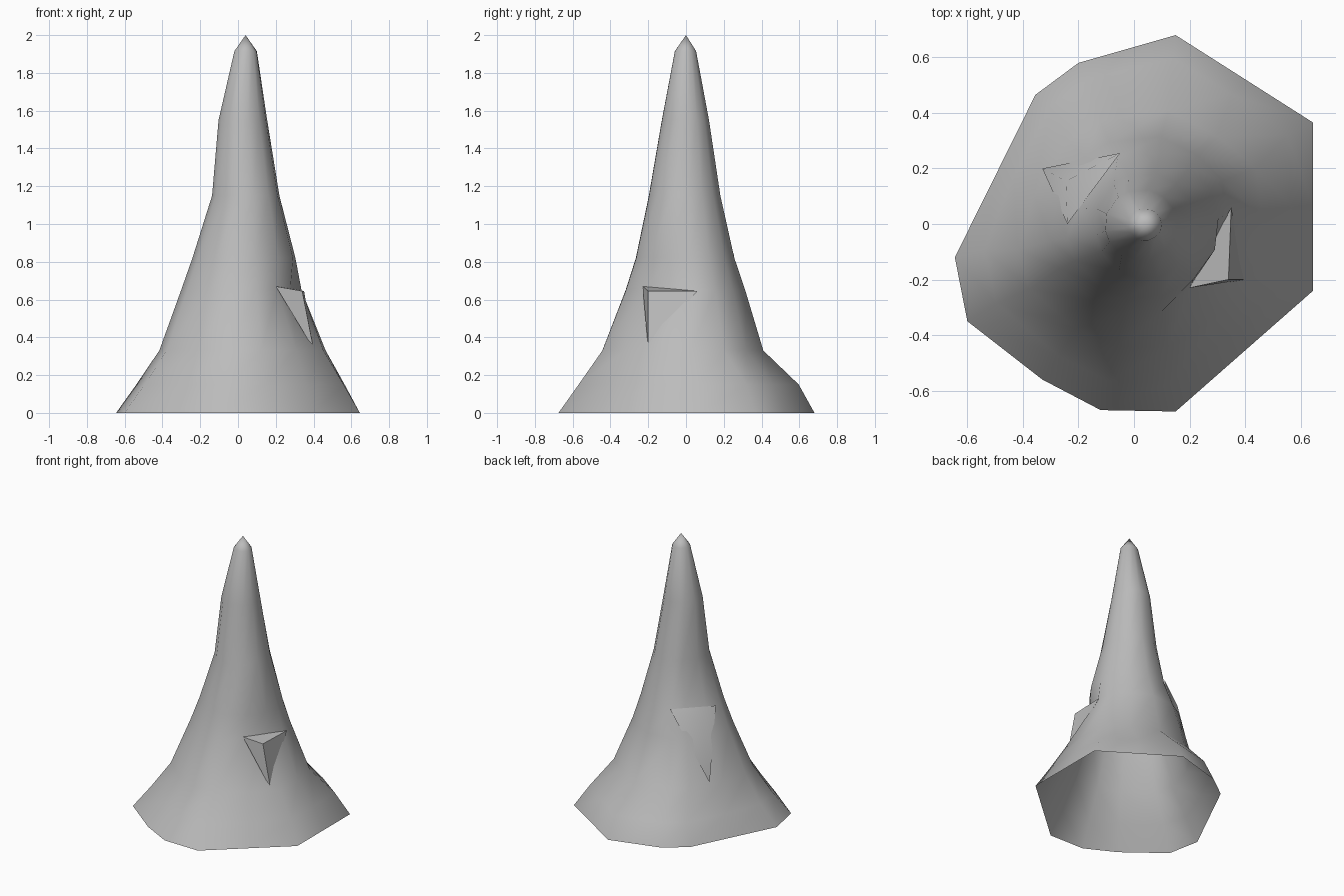
import bpy, bmesh, math
from mathutils import Vector

if "Cube" in bpy.data.objects:
    bpy.data.objects.remove(bpy.data.objects["Cube"])

# Single stone colour
stone = bpy.data.materials.new("stone_grey")
stone.use_nodes = True
colour = (0.5, 0.5, 0.5, 1)
stone.diffuse_color = colour
stone.node_tree.nodes["Principled BSDF"].inputs["Base Color"].default_value = colour


def make_object(name, bm, angle):
    bmesh.ops.recalc_face_normals(bm, faces=bm.faces)
    mesh = bpy.data.meshes.new(name)
    bm.to_mesh(mesh)
    bm.free()
    mesh.materials.append(stone)
    ob = bpy.data.objects.new(name, mesh)
    bpy.context.collection.objects.link(ob)
    bpy.ops.object.select_all(action="DESELECT")
    ob.select_set(True)
    bpy.context.view_layer.objects.active = ob
    bpy.ops.object.shade_smooth_by_angle(angle=math.radians(angle))
    return ob


# Irregular foot outline; long edges get a midpoint
foot = [(.645, .365), (.15, .68), (-.2, .58), (-.355, .465), (-.645, -.12),
        (-.6, -.35), (-.33, -.56), (-.12, -.67), (.15, -.675), (.645, -.24)]
outline = []
for i, p in enumerate(foot):
    a, b = Vector(p), Vector(foot[(i + 1) % len(foot)])
    outline.append(a)
    if (b - a).length > .5:
        outline.append((a + b) / 2)

# Height, x range, y range, roundness of each ring
rings = [(0, -.645, .645, -.68, .68, 0),
         (.15, -.54, .565, -.575, .6, .2),
         (.33, -.42, .465, -.45, .415, .5),
         (.65, -.305, .35, -.325, .32, .8),
         (.82, -.245, .305, -.27, .262, .9),
         (1.15, -.14, .22, -.2, .187, 1),
         (1.55, -.105, .155, -.13, .125, 1),
         (1.915, -.02, .1, -.06, .055, 1)]

# Flat cuts that set the wall back above each ledge: height, normal, distance
cuts = [(.65, Vector((.888, -.459)), .283), (.82, Vector((-.8, .6)), .192)]


def ring_points(z, x0, x1, y0, y1, roundness):
    for p in outline:
        q = Vector((p.x / .645, p.y / .68))
        q = q.lerp(q.normalized(), roundness)
        v = Vector(((x0 + x1) / 2 + q.x * (x1 - x0) / 2,
                    (y0 + y1) / 2 + q.y * (y1 - y0) / 2))
        for height, normal, limit in cuts:
            if height == z and v.dot(normal) > limit:
                v -= normal * (v.dot(normal) - limit)
        yield (v.x, v.y, z)


# Spire: open-bottomed loft closed by a pointed tip
bm = bmesh.new()
loops = [[bm.verts.new(p) for p in ring_points(*r)] for r in rings]
n = len(outline)
for low, high in zip(loops, loops[1:]):
    for i in range(n):
        j = (i + 1) % n
        bm.faces.new((low[i], low[j], high[j], high[i]))
tip = bm.verts.new((.04, 0, 2))
for i in range(n):
    bm.faces.new((loops[-1][i], loops[-1][(i + 1) % n], tip))
make_object("spire", bm, 180)


# Ledges: flat triangular step with a tapering skirt below
def ledge(name, a, b, c, root):
    bm = bmesh.new()
    a, b, c, root = [bm.verts.new(p) for p in (a, b, c, root)]
    for face in ((a, c, b), (a, root, c), (c, root, b), (a, b, root)):
        bm.faces.new(face)
    make_object(name, bm, 60)


ledge("front_ledge", (.2, -.23, .67), (.35, .06, .645), (.34, -.2, .645), (.4, -.2, .34))
ledge("back_ledge", (-.05, .255, .84), (-.24, 0, .82), (-.245, .155, .76), (-.33, .2, .36))
